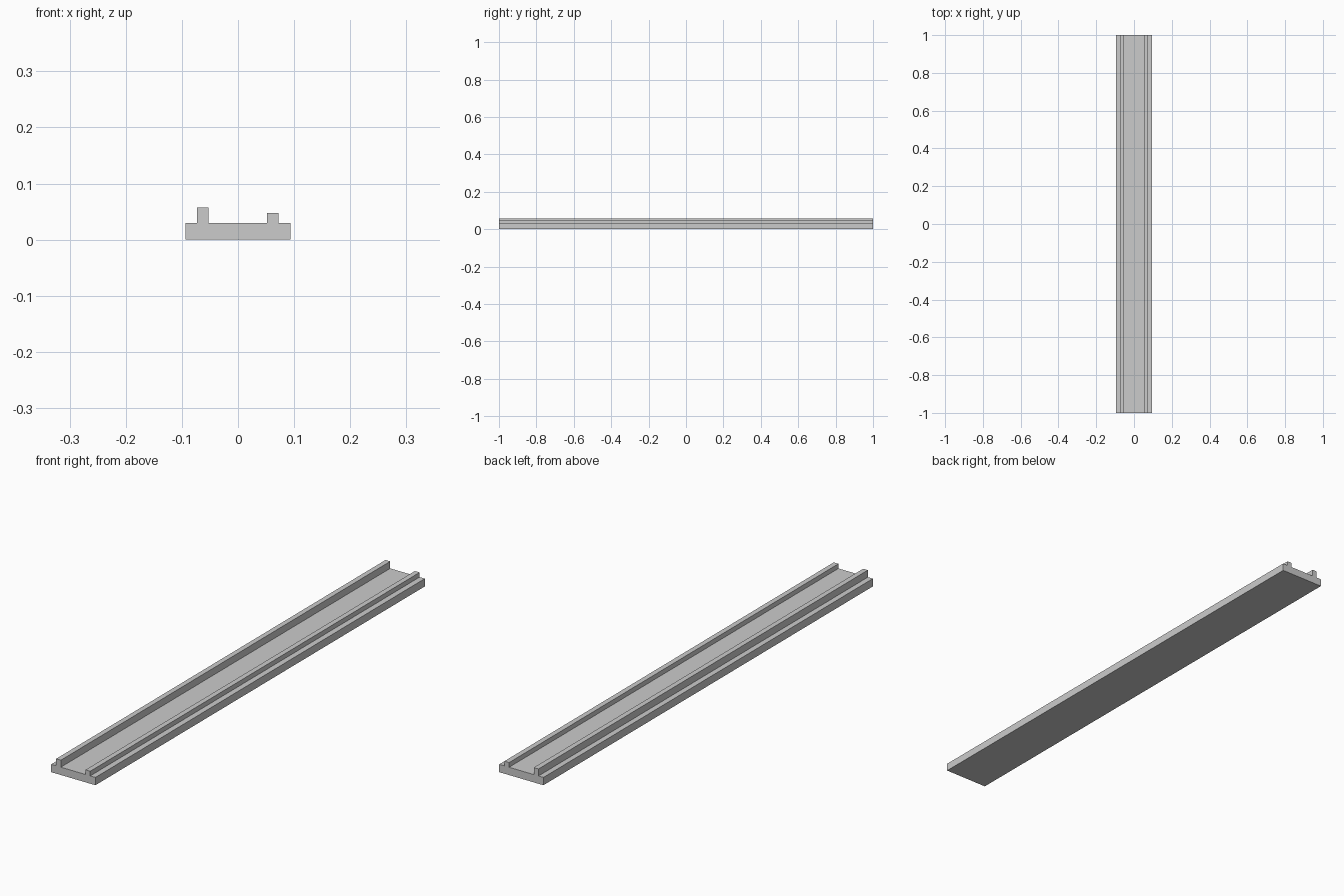
import bpy, bmesh
from mathutils import Vector

if "Cube" in bpy.data.objects:
    bpy.data.objects.remove(bpy.data.objects["Cube"])

LENGTH = 2.0
HALF_W, BASE_H = 0.094, 0.030
# Ribs from left to right: x start, x end, top height
RIBS = [(-0.073, -0.053, 0.057), (0.052, 0.072, 0.048)]

# Cross-section: flat base with two upright ribs of unequal height
profile = [(HALF_W, 0), (-HALF_W, 0), (-HALF_W, BASE_H)]
for x0, x1, top in RIBS:
    profile += [(x0, BASE_H), (x0, top), (x1, top), (x1, BASE_H)]
profile.append((HALF_W, BASE_H))

# Extrude the section along the full length
bm = bmesh.new()
face = bm.faces.new([bm.verts.new((x, -LENGTH / 2, z)) for x, z in profile])
ext = bmesh.ops.extrude_face_region(bm, geom=[face], use_keep_orig=True)
moved = [v for v in ext["geom"] if isinstance(v, bmesh.types.BMVert)]
bmesh.ops.translate(bm, verts=moved, vec=Vector((0, LENGTH, 0)))
bmesh.ops.recalc_face_normals(bm, faces=bm.faces)

mesh = bpy.data.meshes.new("ribbed_rail")
bm.to_mesh(mesh)
bm.free()
bpy.context.collection.objects.link(bpy.data.objects.new("ribbed_rail", mesh))
